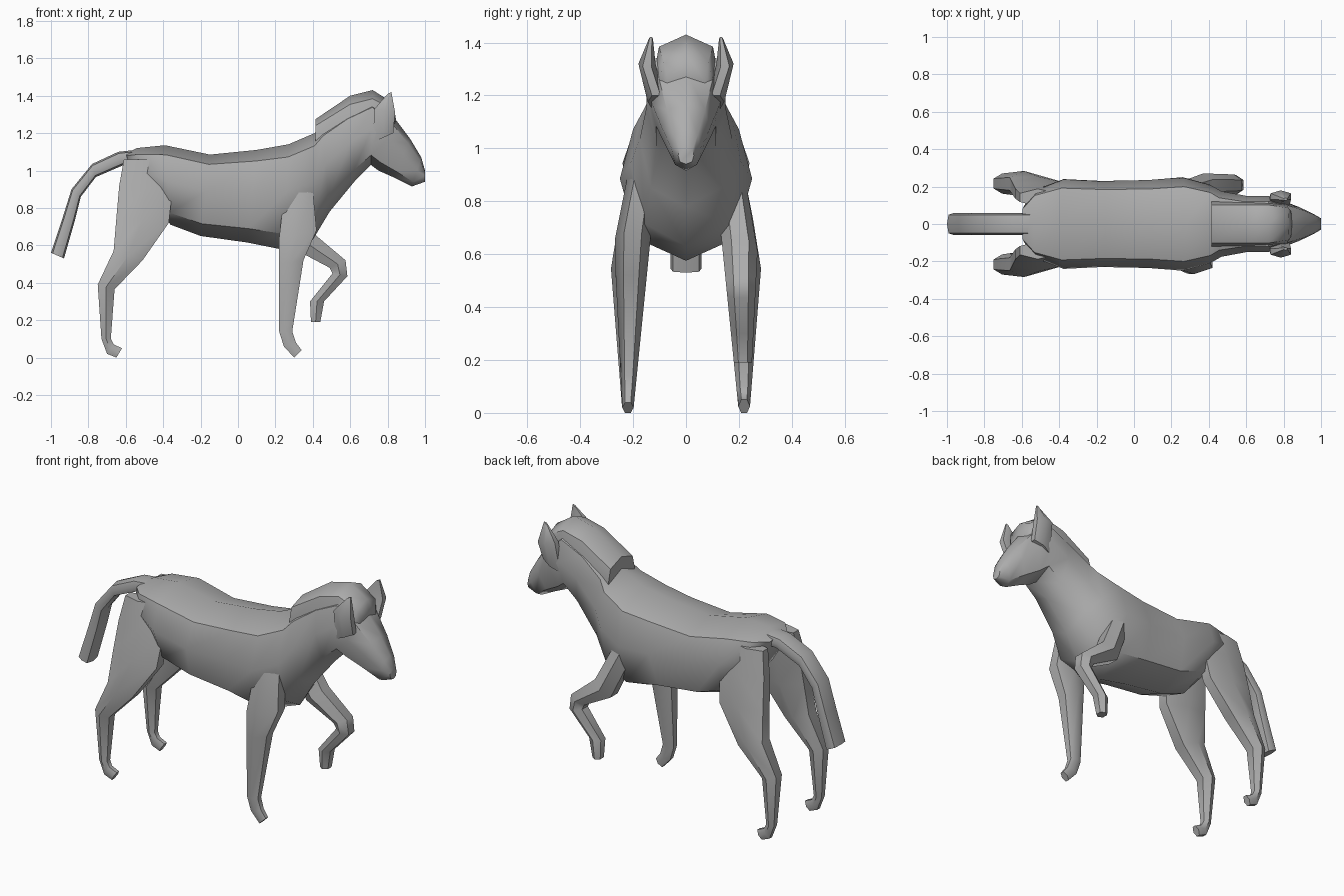
import bpy, bmesh, math

cube = bpy.data.objects.get("Cube")
if cube:
    bpy.data.objects.remove(cube, do_unlink=True)

GREY = (0.42, 0.42, 0.42, 1)
grey_material = bpy.data.materials.new("plain grey")
grey_material.use_nodes = True
grey_material.diffuse_color = GREY
shader = grey_material.node_tree.nodes["Principled BSDF"]
shader.inputs["Base Color"].default_value = GREY


def loft(name, rings):
    """Skin equal-sized rings of points and cap both ends."""
    bm = bmesh.new()
    loops = [[bm.verts.new(point) for point in ring] for ring in rings]
    count = len(loops[0])
    for first, second in zip(loops, loops[1:]):
        for i in range(count):
            j = (i + 1) % count
            bm.faces.new((first[i], first[j], second[j], second[i]))
    bm.faces.new(loops[0])
    bm.faces.new(loops[-1])
    bmesh.ops.recalc_face_normals(bm, faces=bm.faces)
    mesh = bpy.data.meshes.new(name)
    bm.to_mesh(mesh)
    bm.free()
    mesh.materials.append(grey_material)
    part = bpy.data.objects.new(name, mesh)
    bpy.context.collection.objects.link(part)
    bpy.ops.object.select_all(action="DESELECT")
    part.select_set(True)
    bpy.context.view_layer.objects.active = part
    bpy.ops.object.shade_smooth_by_angle(angle=math.radians(50))


def between(start, end, amount, y):
    """Point part of the way along a line in the side plane, moved to y."""
    x = start[0] + (end[0] - start[0]) * amount
    z = start[1] + (end[1] - start[1]) * amount
    return (x, y, z)


def trunk_ring(top, bottom, width, levels, fullness):
    """Symmetric ring; fullness scales the half width at each level."""
    side = [(level, width * full) for level, full in zip(levels, fullness)]
    left = [between(top, bottom, level, y) for level, y in side]
    right = [between(top, bottom, level, -y) for level, y in reversed(side)]
    return [between(top, bottom, 0, 0), *left,
            between(top, bottom, 1, 0), *right]


def limb_ring(front, back, inner, outer, side):
    """Six-sided ring, ridged along the outer and inner faces."""
    middle, half = (inner + outer) / 2, (outer - inner) / 2
    shape = [(0, -.5), (0, .5), (.5, 1), (1, .5), (1, -.5), (.5, -1)]
    return [between(front, back, amount, side * (middle + half * offset))
            for amount, offset in shape]


def leg(name, stations, side, flare):
    """Leg that widens upward to the thigh, then narrows into the trunk."""
    rings = []
    for front, back in stations:
        height = (front[1] + back[1]) / 2
        inner = .2 - .1 * height
        outer = min(.24 + flare * height, .4 - .2 * height)
        rings.append(limb_ring(front, back, inner, outer, side))
    loft(name, rings)


# Trunk, neck and head in one skin, hollowed between the thighs
TRUNK = [
    ((-.6, 1.09), (-.57, 1), .1),
    ((-.54, 1.12), (-.47, .84), .19),
    ((-.39, 1.135), (-.36, .71), .24),
    ((-.15, 1.085), (-.2, .65), .23),
    ((.1, 1.11), (.05, .615), .235),
    ((.27, 1.14), (.25, .575), .25),
    ((.41, 1.2), (.4, .63), .21),
    ((.45, 1.24), (.49, .78), .175),
    ((.58, 1.32), (.63, .95), .15),
    ((.72, 1.38), (.71, 1.03), .15),
    ((.83, 1.29), (.75, 1), .125),
    ((.92, 1.17), (.84, .96), .09),
    ((.98, 1.07), (.93, .915), .055),
    ((1, 1), (1, .94), .03),
]
loft("body_and_head", [
    trunk_ring(top, bottom, width, (.12, .45, .85), (.8, 1, .75))
    for top, bottom, width in TRUNK])

# Hump of mane from the withers to the forehead
MANE = [
    ((.415, 1.275), (.415, 1.1), .12),
    ((.6, 1.4), (.6, 1.17), .12),
    ((.72, 1.43), (.72, 1.2), .12),
    ((.83, 1.36), (.81, 1.2), .1),
    ((.845, 1.27), (.82, 1.2), .08),
]
loft("mane", [
    trunk_ring(top, bottom, width, (.2, .6, .95), (.85, 1, 1))
    for top, bottom, width in MANE])

# Broad tail curving down behind
TAIL = [
    ((-.55, 1.11), (-.54, 1.03)),
    ((-.64, 1.1), (-.61, 1.03)),
    ((-.78, 1.035), (-.76, .965)),
    ((-.89, .9), (-.84, .86)),
    ((-.94, .74), (-.87, .74)),
    ((-1, .56), (-.93, .53)),
]
loft("tail", [
    trunk_ring(top, bottom, .058, (.12, .5, .88), (.85, 1, .85))
    for top, bottom in TAIL])

# Hind legs and ears, mirrored
HIND_LEG = [
    ((-.42, 1.06), (-.61, 1.06)),
    ((-.35, .9), (-.635, .92)),
    ((-.37, .72), (-.65, .75)),
    ((-.51, .52), (-.665, .57)),
    ((-.66, .365), (-.75, .39)),
    ((-.68, .1), (-.73, .1)),
    ((-.665, .07), (-.7, .02)),
    ((-.62, .05), (-.65, 0)),
]
EAR = [
    ((.83, 1.2), (.72, 1.15), .08, .145),
    ((.84, 1.31), (.73, 1.33), .115, .18),
    ((.82, 1.42), (.8, 1.41), .125, .14),
]
for label, side in (("left", 1), ("right", -1)):
    leg(label + "_hind_leg", HIND_LEG, side, .08)
    loft(label + "_ear", [limb_ring(*station, side) for station in EAR])

# Standing foreleg
STANDING = [
    ((.4, .9), (.25, .9)),
    ((.42, .68), (.22, .64)),
    ((.35, .52), (.22, .5)),
    ((.29, .14), (.22, .14)),
    ((.31, .08), (.245, .06)),
    ((.34, .04), (.3, 0)),
]
leg("right_foreleg", STANDING, -1, .05)

# Raised, bent foreleg
RAISED = [
    ((.3, .9), (.22, .8)),
    ((.42, .65), (.32, .57)),
    ((.575, .52), (.49, .48)),
    ((.585, .435), (.505, .45)),
    ((.46, .3), (.385, .3)),
    ((.44, .19), (.39, .19)),
]
leg("left_foreleg", RAISED, 1, .05)
